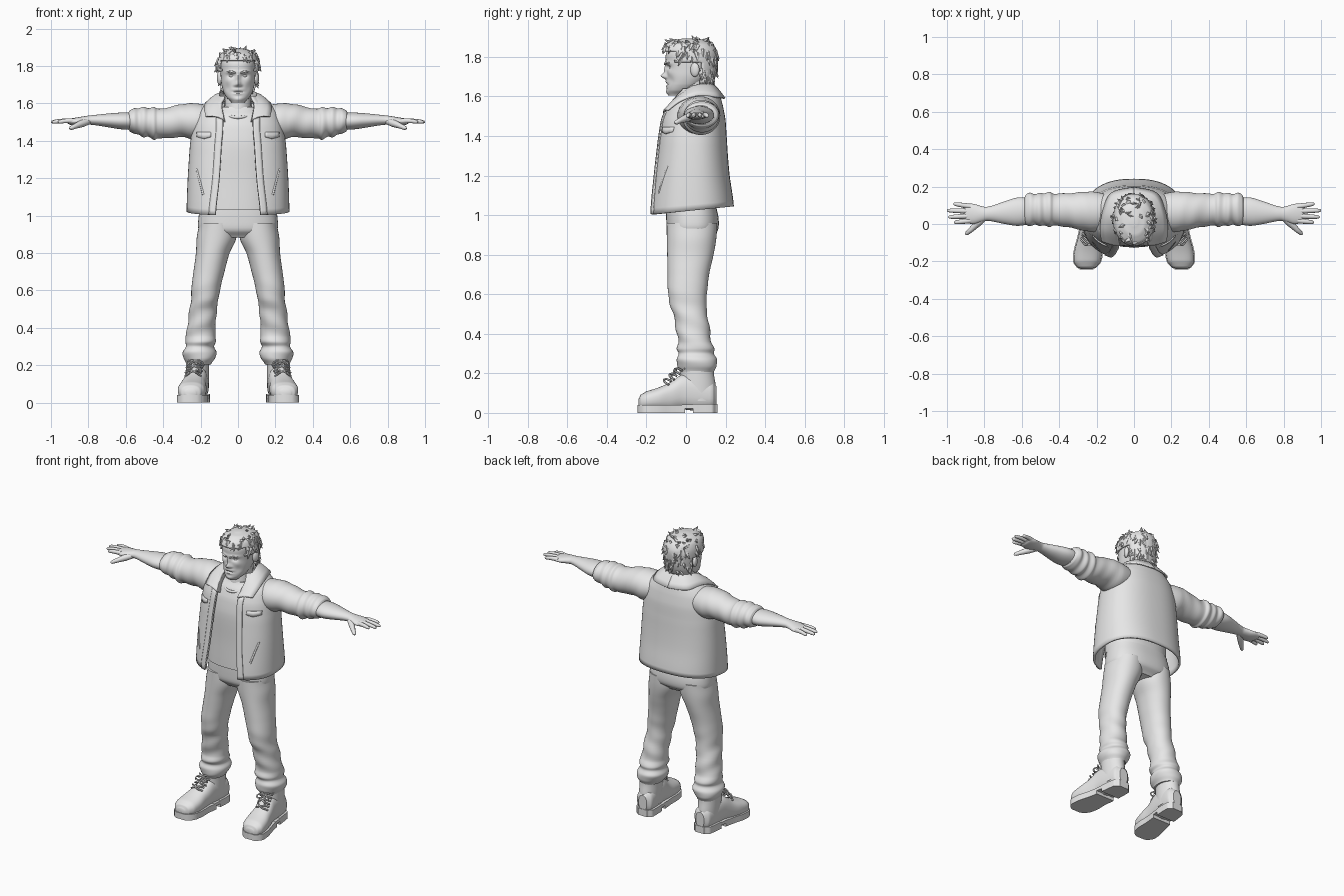
import bpy, bmesh, math, random
from mathutils import Vector, Matrix

if "Cube" in bpy.data.objects:
    bpy.data.objects.remove(bpy.data.objects["Cube"])

random.seed(4)
GREY = bpy.data.materials.new("plain grey")
GREY.diffuse_color = (0.8, 0.8, 0.8, 1)
GREY.use_nodes = True
GREY.node_tree.nodes["Principled BSDF"].inputs["Base Color"].default_value = GREY.diffuse_color


def finish(name, bm, mirror=False, thick=0):
    bmesh.ops.recalc_face_normals(bm, faces=bm.faces)
    me = bpy.data.meshes.new(name)
    bm.to_mesh(me)
    bm.free()
    me.materials.append(GREY)
    me.shade_smooth()
    me.set_sharp_from_angle(angle=math.radians(45))
    ob = bpy.data.objects.new(name, me)
    bpy.context.collection.objects.link(ob)
    if thick:
        m = ob.modifiers.new("thickness", 'SOLIDIFY')
        m.thickness, m.offset = thick, 0
    if mirror:
        ob.modifiers.new("mirror", 'MIRROR')
    return ob


def skin(name, rows, closed=True, cap=True, mirror=False, thick=0, keep=None):
    """Surface through rows of points."""
    bm = bmesh.new()
    vs = [[bm.verts.new(p) for p in r] for r in rows]
    n = len(rows[0])
    for a, b in zip(vs, vs[1:]):
        for i in range(n if closed else n - 1):
            j = (i + 1) % n
            bm.faces.new((a[i], a[j], b[j], b[i]))
    if closed and cap:
        bm.faces.new(vs[0])
        bm.faces.new(vs[-1])
    if keep:
        bad = [f for f in bm.faces if not keep(f.calc_center_median())]
        bmesh.ops.delete(bm, geom=bad, context='FACES')
    return finish(name, bm, mirror, thick)


def spline(p0, p1, p2, p3, f):
    return [(2*b + (c-a)*f + (2*a-5*b+4*c-d)*f*f + (3*b-a-3*c+d)*f**3) / 2
            for a, b, c, d in zip(p0, p1, p2, p3)]


def at(table, pos):
    """Smoothly read a table sorted by its first column."""
    k = 0
    while k < len(table) - 2 and pos > table[k + 1][0]:
        k += 1
    f = (pos - table[k][0]) / (table[k + 1][0] - table[k][0])
    row = spline(table[max(k-1, 0)], table[k], table[k+1], table[min(k+2, len(table)-1)], f)
    row[0] = pos
    return row


def steps(table, sub):
    out = [a[0] + (b[0] - a[0]) * i / sub for a, b in zip(table, table[1:]) for i in range(sub)]
    return out + [table[-1][0]]


def sp(v, p):
    return math.copysign(abs(v) ** (2 / p), v)


def loft_rows(axis, table, n=32, sub=4, p=2.0, ripple=None):
    """Rings (position, centre 1, centre 2, radius 1, radius 2) along an axis."""
    rows = []
    for pos in steps(table, sub):
        _, c, d, a, b = at(table, pos)
        ring = []
        for i in range(n):
            t = math.tau * i / n
            k = 1 + (ripple(pos, t) if ripple else 0)
            u, v = c + a*k*sp(math.cos(t), p), d + b*k*sp(math.sin(t), p)
            ring.append({'x': (pos, u, v), 'y': (u, pos, v), 'z': (u, v, pos)}[axis])
        rows.append(ring)
    return rows


def fb(table):
    """(z, front, back, half width) to upright rings."""
    return [(z, 0, (f + b) / 2, w, (b - f) / 2) for z, f, b, w in table]


def tube(name, pts, radii, mirror=False, n=10):
    pts = [Vector(p) for p in pts]
    rows = []
    for i, p in enumerate(pts):
        d = (pts[min(i+1, len(pts)-1)] - pts[max(i-1, 0)]).normalized()
        u = d.cross(Vector((0, 0, 1)) if abs(d.z) < .9 else Vector((0, 1, 0))).normalized()
        v = d.cross(u)
        r = radii[i] if isinstance(radii, (list, tuple)) else radii
        rows.append([p + r*(u*math.cos(math.tau*k/n) + v*math.sin(math.tau*k/n)) for k in range(n)])
    return skin(name, rows, mirror=mirror)


def ball(name, loc, scale, rot=0, mirror=True):
    bm = bmesh.new()
    mat = Matrix.Translation(loc) @ Matrix.Rotation(rot, 4, 'Z') @ Matrix.Diagonal((*scale, 1))
    bmesh.ops.create_uvsphere(bm, u_segments=20, v_segments=12, radius=1, matrix=mat)
    return finish(name, bm, mirror)


# Head with sculpted face: (x, z, x spread, z spread, push)
head = fb([(1.605, -.088, 0, .036), (1.63, -.096, .04, .06), (1.66, -.096, .08, .077),
           (1.70, -.096, .115, .088), (1.74, -.097, .135, .092), (1.78, -.102, .145, .094),
           (1.82, -.1, .145, .094), (1.86, -.075, .12, .08), (1.885, -.035, .075, .045)])
FACE = [(0, 1.703, .013, .014, -.03), (0, 1.735, .011, .025, -.014), (.016, 1.697, .008, .008, -.008),
        (.036, 1.768, .026, .008, -.009), (.035, 1.748, .018, .011, .013), (0, 1.661, .024, .004, .007),
        (0, 1.674, .028, .008, -.007), (0, 1.651, .02, .006, -.006), (0, 1.62, .025, .012, -.007),
        (.055, 1.72, .018, .016, -.004), (.055, 1.68, .018, .02, .005)]
rows = loft_rows('z', head, 96, 8, 2.25)
for r in rows:
    for i, (x, y, z) in enumerate(r):
        if y < 0:
            y += sum(d * math.exp(-((abs(x)-cx)/sx)**2 - ((z-cz)/sz)**2) for cx, cz, sx, sz, d in FACE)
        r[i] = (x, y, z)
skin("head", rows)
ball("eye", (.034, -.073, 1.747), (.015, .012, .009))
tube("eyebrow", [(.014, -.108, 1.762), (.035, -.104, 1.77), (.06, -.085, 1.77)], [.004, .006, .003], True)
ball("ear", (.098, .045, 1.735), (.014, .024, .036), -.35)
skin("neck", loft_rows('z', [(1.48, 0, .02, .08, .085), (1.56, 0, .025, .072, .078), (1.68, 0, .04, .07, .075)]))

# Hair cap and tufts
cap = fb([(1.64, -.05, .115, .085), (1.70, -.08, .14, .1), (1.76, -.1, .153, .107),
          (1.82, -.115, .156, .107), (1.86, -.1, .135, .092), (1.882, -.06, .09, .058), (1.89, -.01, .04, .02)])
line = lambda y: 1.825 if y < -.05 else 1.77 if y < .075 else 1.655
skin("hair_cap", loft_rows('z', cap, 48, 5, 2.1), thick=.008, keep=lambda c: c.z > line(c.y))
bm = bmesh.new()
for _ in range(190):
    t, z = random.uniform(0, math.tau), random.uniform(1.68, 1.888)
    _, c, d, a, b = at(cap, z)
    base = Vector((a * math.cos(t), d + b * math.sin(t), z))
    if z < line(base.y) + .012:
        continue
    up = .35 if z > 1.87 else -.9
    way = Vector((math.cos(t), math.sin(t), 0)) * .45 + Vector((random.uniform(-.4, .4), random.uniform(-.5, .2), up))
    q = way.to_track_quat('Z', 'Y').to_matrix().to_4x4()
    size = random.uniform(.032, .048)
    bmesh.ops.create_cone(bm, cap_ends=True, segments=5, radius1=.014, radius2=.001, depth=size,
                          matrix=Matrix.Translation(base + way.normalized() * size * .3) @ q)
finish("hair_tufts", bm)

# Shirt with neckband
skin("shirt", loft_rows('z', fb([(1.03, -.125, .15, .2), (1.2, -.12, .15, .2), (1.38, -.118, .16, .205),
     (1.48, -.1, .15, .19), (1.54, -.075, .13, .14), (1.58, -.045, .12, .1)]), 48, 5, 2.4))
tube("neckband", [(.086*math.sin(t), .012 - .095*math.cos(t), 1.57 - .045*math.cos(t))
                  for t in [math.tau*i/40 for i in range(41)]], .008)

# Jacket shell, open at the front: (z, front, back, half width, half opening)
JACKET = [(1.02, -.182, .235, .268, .12), (1.2, -.16, .213, .262, .1), (1.38, -.137, .2, .25, .088),
          (1.48, -.12, .193, .235, .08), (1.55, -.092, .18, .21, .082), (1.60, -.055, .165, .16, .085),
          (1.635, -.03, .135, .1, .07)]
P = 2.4
rows = []
for z in steps(JACKET, 6):
    _, f, b, w, gap = at(JACKET, z)
    a0 = math.asin(min(1, gap / w) ** (P / 2))
    ring = []
    for i in range(57):
        t = a0 + (math.tau - 2*a0) * i / 56
        y = (f + b)/2 - (b - f)/2 * sp(math.cos(t), P)
        ring.append((w * sp(math.sin(t), P), y, z + .1 * y * max(0, (1.3 - z) / .28)))
    rows.append(ring)
skin("jacket", rows, closed=False, thick=.014)


def on_front(x, z, off):
    _, f, b, w, _ = at(JACKET, z)
    y = (f + b)/2 - (b - f)/2 * max(0, 1 - (x / w) ** P) ** (1 / P)
    return (x, y - off, z + .1 * y * max(0, (1.3 - z) / .28))


# Jacket details: front facing strip, chest flap, slanted pocket welt
skin("front_strip", [[on_front(at(JACKET, z)[4] + d, z, .009) for d in (0, .012, .024, .036)]
     for z in [1.022 + .5*i/24 for i in range(25)]], closed=False, mirror=True, thick=.006)
skin("chest_flap", [[on_front(.145 + .075*i/6, 1.445 - .035*k*(1 - .3*abs(i/3 - 1)), .011) for i in range(7)]
     for k in (0, .5, 1)], closed=False, mirror=True, thick=.008)
tube("pocket_welt", [on_front(.185 + .035*i/6, 1.12 + .13*i/6, .006) for i in range(7)], .006, True)

# Folded collar: under edge, fold line and outer edge at keys from back to front
KEYS = [((0, .12, 1.61), (0, .14, 1.657), (0, .196, 1.59)),
        ((.06, .1, 1.61), (.07, .112, 1.66), (.12, .165, 1.595)),
        ((.088, .04, 1.6), (.1, .035, 1.65), (.165, .07, 1.605)),
        ((.085, -.03, 1.56), (.093, -.04, 1.6), (.18, -.025, 1.578)),
        ((.072, -.09, 1.5), (.078, -.115, 1.515), (.172, -.092, 1.53))]
rows = []
for s in range(25):
    k, f = min(s // 6, 3), s / 6 - min(s // 6, 3)
    u, m, o = [spline(KEYS[max(k-1, 0)][j], KEYS[k][j], KEYS[k+1][j], KEYS[min(k+2, 4)][j], f) for j in range(3)]
    u, m, o = Vector(u), Vector(m), Vector(o)
    rows.append([u, m, m.lerp(o, .35) + Vector((0, -.004, .008)), m.lerp(o, .7) + Vector((0, -.003, .006)), o])
skin("collar", rows, closed=False, mirror=True, thick=.009)

# Sleeves with rolled cuffs, forearms, hands
skin("sleeve", loft_rows('x', [(.12, .065, 1.51, .09, .075), (.22, .065, 1.503, .108, .096),
     (.3, .07, 1.508, .098, .088), (.38, .075, 1.495, .088, .082), (.43, .077, 1.492, .086, .078),
     (.45, .078, 1.493, .094, .088), (.48, .078, 1.498, .084, .077), (.505, .078, 1.5, .09, .081),
     (.53, .078, 1.503, .082, .07), (.555, .078, 1.506, .088, .069), (.578, .077, 1.506, .08, .058),
     (.585, .076, 1.506, .068, .048)], 40, 5,
     ripple=lambda x, t: .018 * math.sin(2*t + 70*x) * (x > .25)), mirror=True)
skin("forearm", loft_rows('x', [(.54, .07, 1.505, .068, .046), (.62, .066, 1.506, .076, .045),
     (.7, .06, 1.509, .058, .036), (.78, .055, 1.511, .038, .026), (.81, .053, 1.509, .041, .024),
     (.86, .054, 1.504, .054, .021), (.9, .057, 1.502, .05, .016), (.912, .058, 1.501, .04, .008)], 28), mirror=True)
for i, (y0, x1, y1) in enumerate([(.018, .962, .008), (.043, .993, .037), (.069, 1.0, .072), (.094, .965, .108)]):
    tube(f"finger_{i+1}", [(.875 + (x1-.875)*f, y0 + (y1-y0)*f, 1.506 + .004*math.sin(3*f) - .007*f)
         for f in (0, .3, .6, .85, .96, 1)], [.013, .0135, .012, .0105, .008, .003], True)
tube("thumb", [(.8, .035, 1.505), (.835, .005, 1.492), (.87, -.03, 1.478), (.893, -.05, 1.468), (.9, -.057, 1.465)],
     [.018, .02, .014, .011, .004], True)

# Trousers: hips and wrinkled legs
skin("trouser_hips", loft_rows('z', fb([(.882, -.06, .12, .15), (.92, -.094, .16, .208), (.98, -.1, .165, .212),
     (1.06, -.1, .15, .2)]), 48, 4, 2.5))
skin("trouser_leg", loft_rows('z', [(.205, .21, .055, .068, .082), (.235, .207, .055, .082, .1),
     (.27, .205, .055, .088, .105), (.3, .203, .052, .077, .087), (.325, .2, .048, .084, .093),
     (.36, .2, .044, .077, .084), (.42, .194, .035, .075, .085), (.5, .186, .022, .073, .086),
     (.55, .178, .01, .073, .092), (.62, .17, .008, .078, .1), (.7, .155, .012, .083, .105),
     (.8, .135, .022, .09, .117), (.88, .115, .028, .106, .125), (.96, .108, .03, .1, .128)], 40, 5, 2.15,
     lambda z, t: .035 * math.sin(2*t + 55*z) * max(0, min(1, (.66 - z) / .2))), mirror=True)

# Boots: shaft, foot, soles
FOOT = [(-.24, .254, .05, .028, .02), (-.23, .253, .055, .052, .036), (-.2, .25, .062, .071, .047),
        (-.14, .243, .07, .074, .058), (-.08, .235, .082, .066, .073), (-.02, .225, .105, .062, .088),
        (.06, .217, .1, .06, .09), (.135, .212, .09, .054, .07), (.155, .211, .085, .03, .05)]
skin("boot_foot", loft_rows('y', FOOT, 32, 5, 2.4), mirror=True)
skin("boot_shaft", loft_rows('z', [(.06, .216, .065, .058, .088), (.14, .216, .06, .061, .09),
     (.2, .216, .057, .062, .084), (.245, .213, .056, .065, .085), (.255, .213, .056, .06, .08)], 32), mirror=True)


def sole(name, y0, y1, z0, z1):
    ys = [y0 + (y1 - y0) * i / 20 for i in range(21)]
    edge = [(at(FOOT, y)[1] + s * (at(FOOT, y)[3] + .005), y) for s, l in ((1, ys), (-1, ys[::-1])) for y in l]
    skin(name, [[(x, y, z) for x, y in edge] for z in (z0, z1)], mirror=True)


sole("front_sole", -.244, -.005, 0, .04)
sole("arch_sole", -.02, .05, .022, .042)
sole("heel", .035, .158, 0, .045)

# Laces: crossed rows, bow loops and hanging ends
for i in range(4):
    y, z, x = -.105 + .028*i, .15 + .027*i, .24 - .006*i
    for s in (-1, 1):
        tube(f"lace_{i+1}_{'in' if s < 0 else 'out'}", [(x - s*.042, y + .018, z - .008), (x - s*.02, y - .006, z + .008),
             (x, y - .006, z + .018), (x + s*.02, y + .006, z + .022), (x + s*.042, y + .03, z + .01)], .0055, True, 6)
for s in (-1, 1):
    tube(f"bow_{'in' if s < 0 else 'out'}", [(.226 + s*(.022 - .022*math.cos(t)), -.05 - .012*math.sin(t/2),
         .215 + .014*math.sin(t) - .008*(1 - math.cos(t))) for t in [math.tau*k/12 for k in range(13)]], .0045, True, 6)
    tube(f"lace_end_{'in' if s < 0 else 'out'}", [(.226, -.052, .215), (.226 + s*.018, -.07, .19),
         (.228 + s*.028, -.08, .165)], .0045, True, 6)
